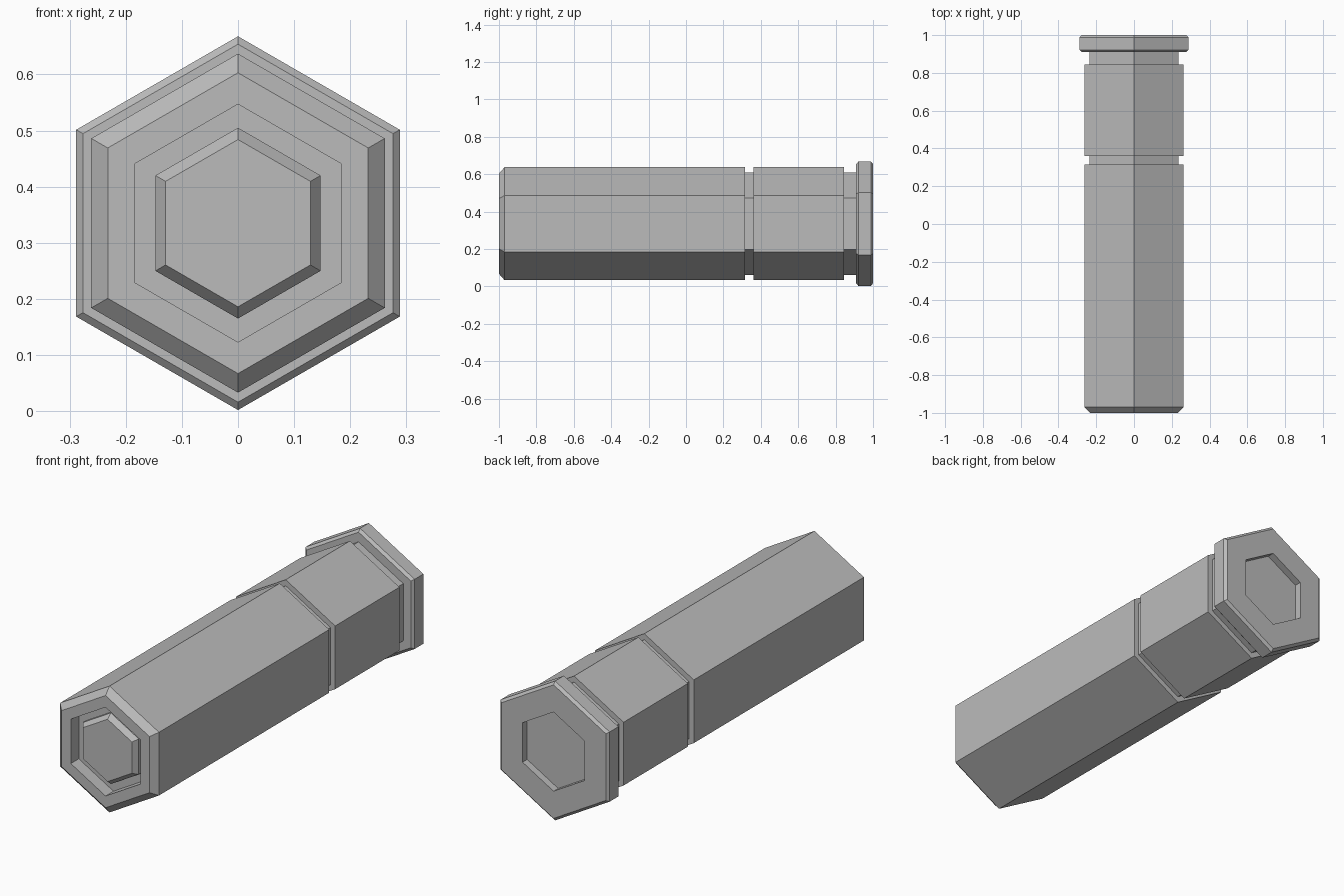
import bpy
import bmesh
from math import sin, cos, pi

cube = bpy.data.objects.get("Cube")
if cube:
    bpy.data.objects.remove(cube, do_unlink=True)

SIDES = 6
AXIS_Z = 0.335

metal = bpy.data.materials.new("plain_grey")
metal.use_nodes = True
GREY = (0.5, 0.5, 0.5, 1)
metal.diffuse_color = GREY
metal.node_tree.nodes["Principled BSDF"].inputs["Base Color"].default_value = GREY


def hex_loft(name, profile, cap_front=False, cap_back=False):
    """Sweep a hexagon through (y, corner radius) stations."""
    bm = bmesh.new()
    rings = []
    for y, r in profile:
        angles = [2 * pi * i / SIDES for i in range(SIDES)]
        rings.append([bm.verts.new((r * sin(a), y, AXIS_Z + r * cos(a))) for a in angles])
    for near, far in zip(rings, rings[1:]):
        for i in range(SIDES):
            j = (i + 1) % SIDES
            bm.faces.new((near[i], near[j], far[j], far[i]))
    if cap_front:
        bm.faces.new(rings[0][::-1])
    if cap_back:
        bm.faces.new(rings[-1])
    mesh = bpy.data.meshes.new(name)
    bm.to_mesh(mesh)
    bm.free()
    mesh.materials.append(metal)
    obj = bpy.data.objects.new(name, mesh)
    bpy.context.collection.objects.link(obj)
    return obj


BODY, NECK, NUB, RECESS, FLANGE = 0.302, 0.273, 0.17, 0.212, 0.333
FLOOR_Y, GROOVE_Y0, GROOVE_Y1 = -0.94, 0.315, 0.36
NECK_Y, FLANGE_Y = 0.845, 0.91

# Chamfered nub inside the front recess
hex_loft("front_nub", [(-0.985, 0.149), (-0.96, NUB), (FLOOR_Y, NUB)], cap_front=True)

# Long barrel: recess floor, recess wall, front rim, chamfer, side, rear step
hex_loft("front_barrel", [(FLOOR_Y, NUB), (FLOOR_Y, RECESS), (-1, RECESS), (-1, 0.268),
                          (-0.97, BODY), (GROOVE_Y0, BODY), (GROOVE_Y0, NECK)])

# Groove between the barrels
hex_loft("groove", [(GROOVE_Y0, NECK), (GROOVE_Y1, NECK)])

# Short rear barrel with a step at each end
hex_loft("rear_barrel", [(GROOVE_Y1, NECK), (GROOVE_Y1, BODY), (NECK_Y, BODY), (NECK_Y, NECK)])

# Neck before the flange
hex_loft("neck", [(NECK_Y, NECK), (FLANGE_Y, NECK)])

# Bevelled end flange with a shallow socket in the back
hex_loft("end_flange", [(FLANGE_Y, NECK), (FLANGE_Y, 0.319), (0.922, FLANGE), (0.988, FLANGE),
                        (1, 0.319), (1, 0.189), (0.965, 0.189)], cap_back=True)
